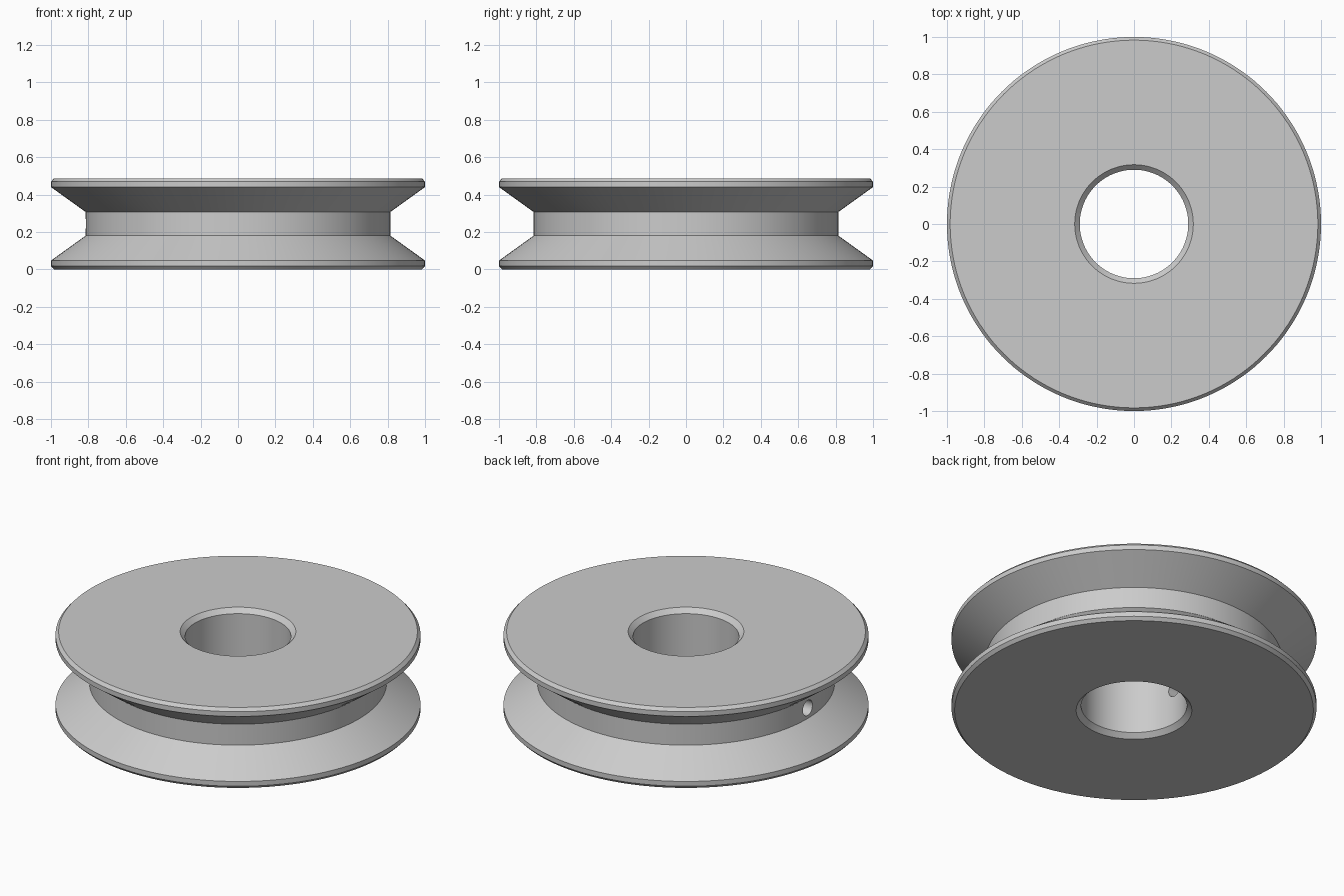
import bpy
import bmesh
from math import radians, pi
from mathutils import Matrix, Vector

if "Cube" in bpy.data.objects:
    bpy.data.objects.remove(bpy.data.objects["Cube"], do_unlink=True)

HEIGHT = 0.487
MID = HEIGHT / 2


def make_material(name, color):
    mat = bpy.data.materials.new(name)
    mat.use_nodes = True
    mat.diffuse_color = color
    mat.node_tree.nodes["Principled BSDF"].inputs["Base Color"].default_value = color
    return mat


def make_object(name, bm):
    mesh = bpy.data.meshes.new(name)
    bm.to_mesh(mesh)
    bm.free()
    obj = bpy.data.objects.new(name, mesh)
    bpy.context.collection.objects.link(obj)
    return obj


# Half profile (radius, z): bore, bore chamfer, face, rim chamfer, rim, groove
lower = [(0.29, 0.027), (0.317, 0), (0.983, 0), (1, 0.018), (1, 0.047), (0.815, 0.18)]
profile = lower + [(r, HEIGHT - z) for r, z in reversed(lower)]

# Lathe the closed profile into the grooved wheel
bm = bmesh.new()
verts = [bm.verts.new((r, 0, z)) for r, z in profile]
edges = [bm.edges.new((v, verts[i - 1])) for i, v in enumerate(verts)]
bmesh.ops.spin(bm, geom=verts + edges, cent=(0, 0, 0), axis=(0, 0, 1),
               angle=2 * pi, steps=144, use_merge=True)
bmesh.ops.remove_doubles(bm, verts=bm.verts, dist=1e-5)
bmesh.ops.recalc_face_normals(bm, faces=bm.faces)
wheel = make_object("pulley_wheel", bm)
wheel.data.materials.append(make_material("grey metal", (0.6, 0.6, 0.6, 1)))

# Radial screw hole from the groove floor into the bore
bm = bmesh.new()
place = Matrix.Translation(Vector((-0.55, 0, MID))) @ Matrix.Rotation(pi / 2, 4, "Y")
bmesh.ops.create_cone(bm, cap_ends=True, segments=32, radius1=0.046, radius2=0.046,
                      depth=0.8, matrix=place)
cutter = make_object("screw_hole_cutter", bm)
cutter.hide_render = True

cut = wheel.modifiers.new("screw_hole", "BOOLEAN")
cut.operation = "DIFFERENCE"
cut.solver = "EXACT"
cut.object = cutter
bpy.ops.object.select_all(action="DESELECT")
wheel.select_set(True)
bpy.context.view_layer.objects.active = wheel
bpy.ops.object.modifier_apply(modifier=cut.name)
bpy.data.objects.remove(cutter, do_unlink=True)

# Smooth round walls with crisp chamfer edges
bpy.ops.object.shade_smooth_by_angle(angle=radians(30))
